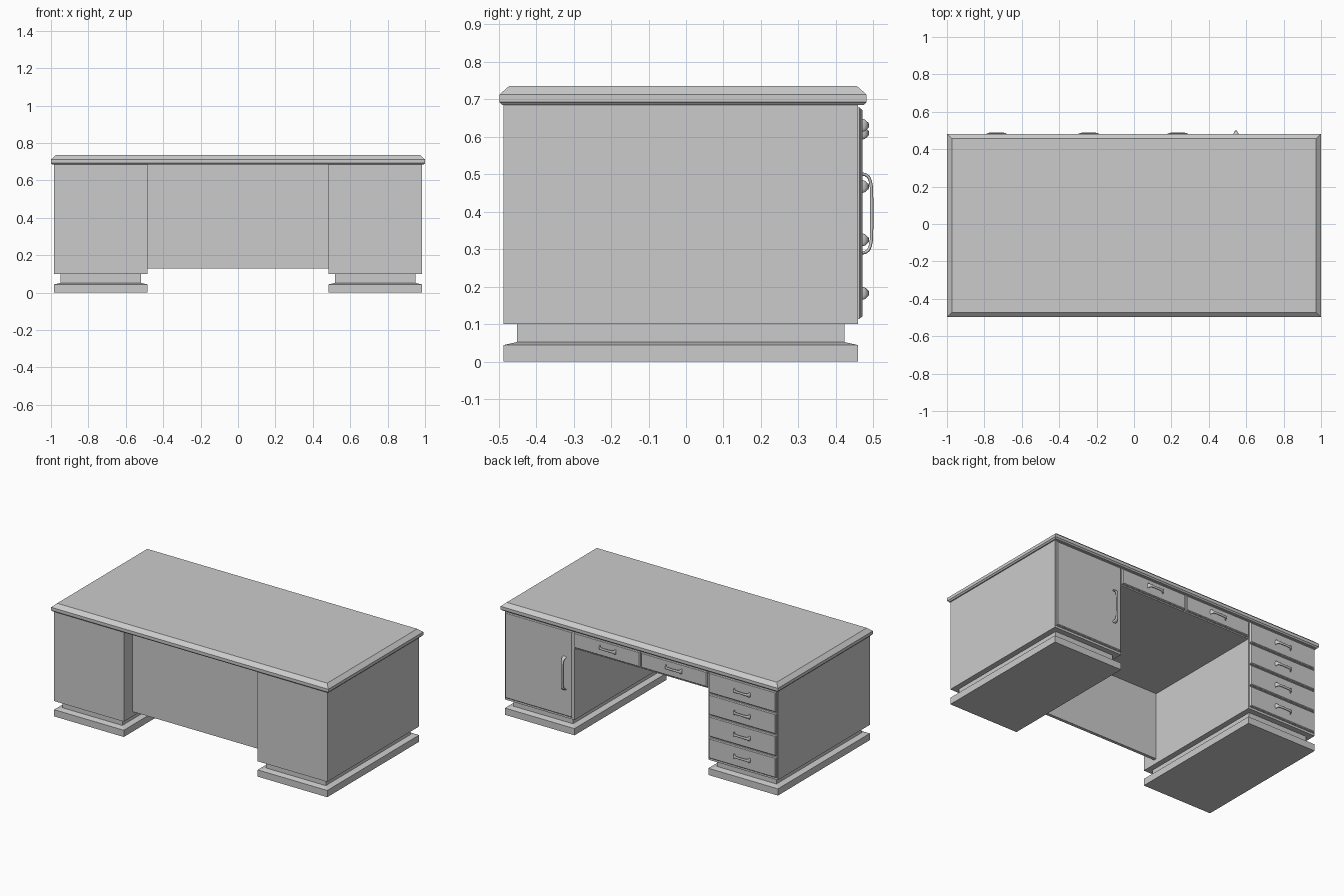
import bpy, math
from mathutils import Vector

if "Cube" in bpy.data.objects:
    bpy.data.objects.remove(bpy.data.objects["Cube"])


def make_mesh(name, verts, faces):
    me = bpy.data.meshes.new(name)
    me.from_pydata(verts, [], faces)
    me.update()
    ob = bpy.data.objects.new(name, me)
    bpy.context.collection.objects.link(ob)
    return ob


def skin(name, rings, smooth=False):
    """Join equal-length rings of points and cap both ends."""
    n = len(rings[0])
    verts = [p for r in rings for p in r]
    faces = [(k * n + i, k * n + (i + 1) % n, (k + 1) * n + (i + 1) % n, (k + 1) * n + i)
             for k in range(len(rings) - 1) for i in range(n)]
    faces += [tuple(reversed(range(n))), tuple(range(len(verts) - n, len(verts)))]
    ob = make_mesh(name, verts, faces)
    # consistent outward normals
    import bmesh
    bm = bmesh.new()
    bm.from_mesh(ob.data)
    bmesh.ops.recalc_face_normals(bm, faces=bm.faces)
    bm.to_mesh(ob.data)
    bm.free()
    if smooth:
        for p in ob.data.polygons:
            p.use_smooth = len(p.vertices) == 4
    return ob


def slab(name, a, b, levels, axis='z'):
    """Rectangle a=(min,max), b=(min,max) stacked through (height, inset) levels."""
    rings = []
    for h, i in levels:
        pts = [(a[0] + i, b[0] + i), (a[1] - i, b[0] + i), (a[1] - i, b[1] - i), (a[0] + i, b[1] - i)]
        rings.append([(u, v, h) if axis == 'z' else (u, h, v) for u, v in pts])
    return skin(name, rings)


def front(name, x, z):
    """Door or drawer front with a stepped, chamfered edge."""
    return slab(name, x, z, [(0.456, 0), (0.463, 0), (0.465, 0.003), (0.467, 0.003), (0.471, 0.007)], 'y')


def handle(name, x, z, half, depth, flare, thick, vertical):
    """Bow handle whose feet flare out towards the face."""
    half_path = [(1.0, 0.0, 1.0), (0.98, 0.35, 0.95), (0.93, 0.65, 0.8), (0.82, 0.85, 0.6),
                 (0.66, 0.97, 0.5), (0.3, 1.0, 0.45)]
    path = half_path + [(-s, d, w) for s, d, w in reversed(half_path)]
    along = Vector((0, 0, 1)) if vertical else Vector((1, 0, 0))
    side = Vector((1, 0, 0)) if vertical else Vector((0, 0, 1))
    out = Vector((0, 1, 0))
    pts = [Vector((x, 0.47, z)) + along * (s * (half - thick)) + out * (d * (depth - thick)) for s, d, _ in path]
    rings = []
    for i, p in enumerate(pts):
        t = (pts[min(i + 1, len(pts) - 1)] - pts[max(i - 1, 0)]).normalized()
        if i in (0, len(pts) - 1):
            t = out if i == 0 else -out
        nrm = side.cross(t)
        rings.append([p + side * (math.cos(k * math.pi / 5) * flare * path[i][2])
                      + nrm * (math.sin(k * math.pi / 5) * thick) for k in range(10)])
    return skin(name, rings, True)


# Tabletop with chamfered rim
slab("tabletop", (-1, 1), (-0.498, 0.482),
     [(0.684, 0.008), (0.69, 0.003), (0.692, 0), (0.712, 0), (0.735, 0.026)])

# Pedestals with recessed necks and sloped plinths
for side, s in (("left", -1), ("right", 1)):
    x = tuple(sorted((s * 0.483, s * 0.985)))
    slab(side + "_pedestal", x, (-0.487, 0.459), [(0.1, 0), (0.686, 0)])
    slab(side + "_plinth", x, (-0.487, 0.459), [(0, 0), (0.044, 0), (0.052, 0.036), (0.101, 0.036)])

# Centre drawer box and modesty panel
slab("centre_box", (-0.484, 0.484), (-0.395, 0.459), [(0.566, 0), (0.686, 0)])
slab("modesty_panel", (-0.484, 0.484), (-0.395, -0.375), [(0.13, 0), (0.6, 0)])

# Door
front("door", (0.489, 0.98), (0.114, 0.678))
handle("door_handle", 0.545, 0.395, 0.11, 0.03, 0.015, 0.0045, True)

# Pedestal drawers
pitch = 0.1425
for i in range(4):
    z0 = 0.114 + i * pitch
    front(f"pedestal_drawer_{i + 1}", (-0.98, -0.489), (z0, z0 + 0.1365))
    handle(f"pedestal_handle_{i + 1}", -0.735, z0 + 0.068, 0.06, 0.019, 0.017, 0.004, False)

# Centre drawers
for i, x in enumerate((-0.242, 0.234)):
    c = -0.242 if i == 0 else 0.242
    front(f"centre_drawer_{i + 1}", (c - 0.239, c + 0.239), (0.574, 0.678))
    handle(f"centre_handle_{i + 1}", x, 0.63, 0.06, 0.019, 0.017, 0.004, False)
